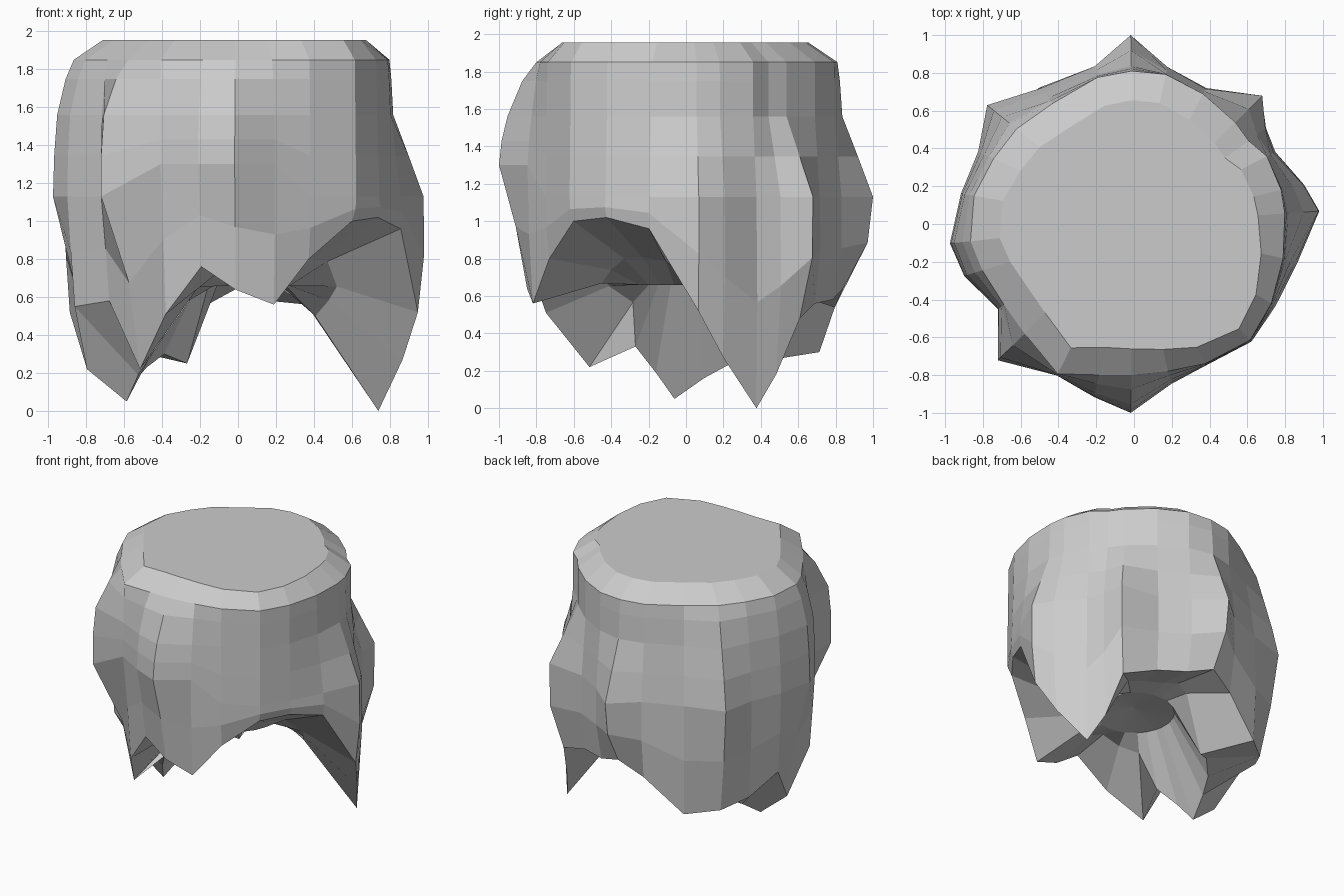
import bpy, bmesh, math

# Columns around the stump: angle, rim radius, bulge radius, bottom radius, bottom height
columns = [
    (4, .80, .98, .95, .52), (13, .80, .92, .89, .27), (27, .79, .83, .83, .0),
    (36, .75, .86, .82, .18), (45, .76, .96, .86, .48), (62, .78, .81, .78, .56),
    (78, .81, .85, .80, .58), (91, .81, 1.0, .84, .64), (104, .80, .86, .82, .54),
    (124, .77, .87, .86, .30), (141, .80, 1.0, .87, .32), (155, .82, .91, .87, .38),
    (170, .86, .93, .90, .52), (186, .87, .98, .80, .22), (197, .84, .94, .90, .55),
    (212, .81, .85, .80, .58), (225, .82, 1.02, .73, .22), (243, .89, .90, .84, .51),
    (257, .82, .94, .86, .76), (269, .80, 1.0, .85, .64), (283, .80, .87, .84, .56),
    (297, .83, .84, .82, .80), (315, .87, .88, .85, 1.0), (330, .84, .86, .85, 1.02),
    (347, .81, .88, .88, .96),
]

# Hanging points under the stump: column angle -> radius, height
hanging = {124: (.48, .25), 141: (.50, .30), 155: (.53, .23), 170: (.55, .16),
           186: (.59, .05), 197: (.55, .19), 212: (.51, .33)}


def profile(angle, rim, bulge, low, z):
    """Radius and height pairs from the top cap down and under the bottom edge."""
    grow = bulge - rim
    lean = math.cos(math.radians(angle - 225))   # front left swells higher up
    zb = 1.3 if 240 < angle < 290 else max(1.13, z + .1)
    w = .55 - .3 * lean
    corner = max(0, math.cos(math.radians(angle - 315))) ** 4
    return [
        (rim - .155 + .07 * corner, 1.955),
        (rim, 1.85),
        (rim + grow * (.22 + .22 * lean), 1.75),
        (rim + grow * (.45 + .45 * lean), 1.56),
        (rim + grow * (.75 + .25 * lean), (1.56 + zb) / 2),
        (bulge, zb),
        (bulge * w + low * (1 - w) + .01, zb * .5 + z * .5),
        (low, z),
        hanging.get(angle, (low * .55, .5 + .3 * z)),
        (.28, .66),
    ]


bm = bmesh.new()

# One vertical strand of vertices per column
strands = []
for column in columns:
    a = math.radians(column[0])
    strands.append([bm.verts.new((r * math.cos(a), r * math.sin(a), h))
                    for r, h in profile(*column)])

# Side and underside quads, fan under the middle, flat cut top
centre = bm.verts.new((0, 0, .7))
for i, s in enumerate(strands):
    n = strands[(i + 1) % len(strands)]
    for k in range(len(s) - 1):
        bm.faces.new((s[k], s[k + 1], n[k + 1], n[k]))
    bm.faces.new((s[-1], centre, n[-1]))
bm.faces.new([s[0] for s in strands])
bmesh.ops.recalc_face_normals(bm, faces=bm.faces)

mesh = bpy.data.meshes.new("stump")
bm.to_mesh(mesh)
bm.free()
stump = bpy.data.objects.new("stump", mesh)
bpy.context.collection.objects.link(stump)
